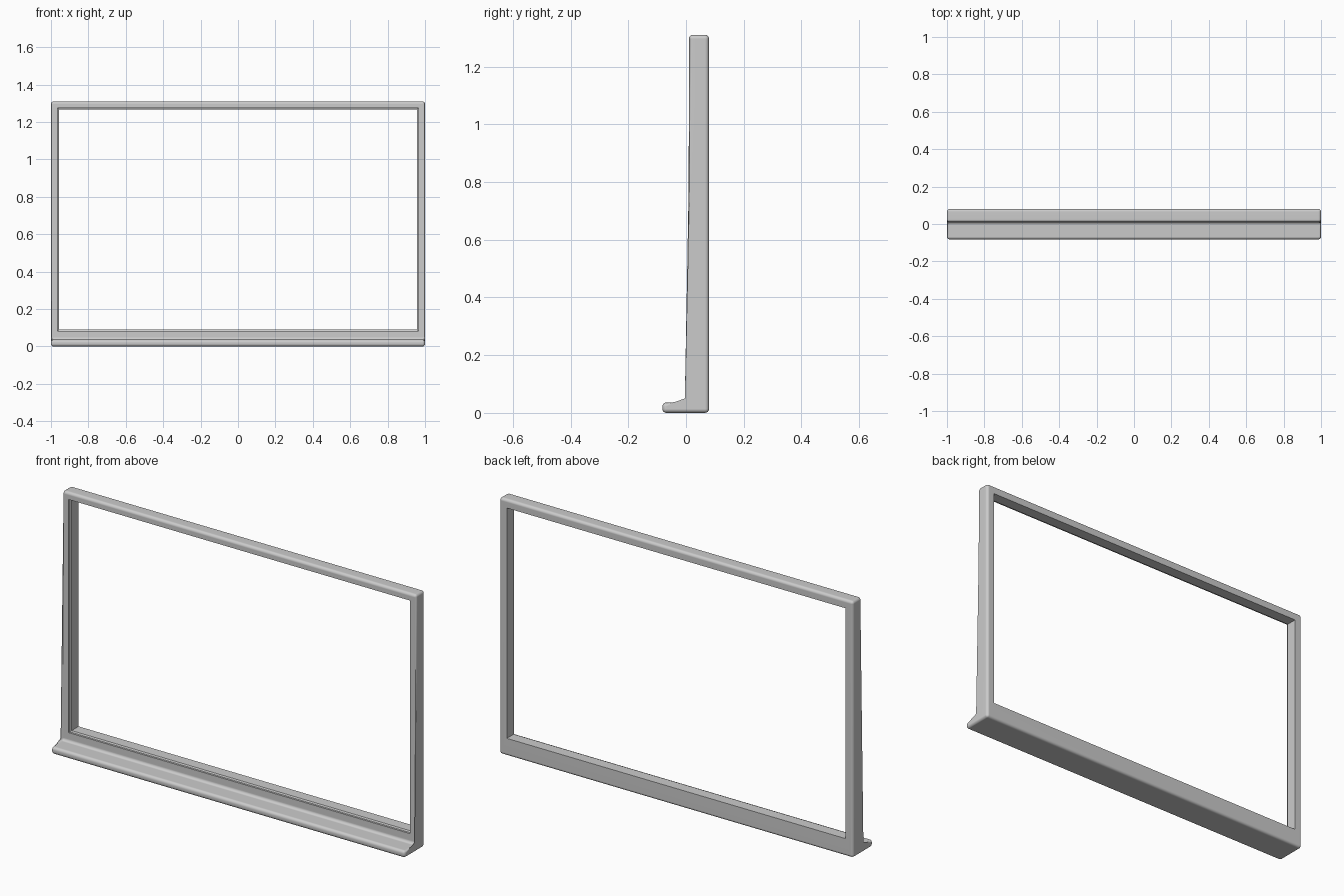
import bpy, bmesh

if "Cube" in bpy.data.objects:
    bpy.data.objects.remove(bpy.data.objects["Cube"])


def mesh_object(name, bm):
    bmesh.ops.recalc_face_normals(bm, faces=bm.faces)
    mesh = bpy.data.meshes.new(name)
    bm.to_mesh(mesh)
    bm.free()
    obj = bpy.data.objects.new(name, mesh)
    bpy.context.collection.objects.link(obj)
    return obj


def loft(rings):
    """Closed solid through a list of equal-length point rings."""
    bm = bmesh.new()
    loops = [[bm.verts.new(p) for p in ring] for ring in rings]
    for a, b in zip(loops, loops[1:]):
        n = len(a)
        for i in range(n):
            bm.faces.new((a[i], a[(i + 1) % n], b[(i + 1) % n], b[i]))
    bm.faces.new(loops[0])
    bm.faces.new(loops[-1])
    return bm


def opening_ring(y, grow):
    x, z0, z1 = 0.957 + grow, 0.090 - grow, 1.267 + grow
    return [(-x, y, z0), (x, y, z0), (x, y, z1), (-x, y, z1)]


# Frame with front ledge: an L-shaped side profile run along x, all edges rounded
profile = [(-0.082, 0), (0.08, 0), (0.08, 1.31), (0.01, 1.31), (0.01, 0.036), (-0.082, 0.036)]
bm = loft([[(x, y, z) for y, z in profile] for x in (-1, 1)])
bmesh.ops.bevel(bm, geom=bm.edges[:], offset=0.014, offset_type='OFFSET',
                segments=4, profile=0.5, affect='EDGES', clamp_overlap=True)
frame = mesh_object("frame_with_ledge", bm)

# Window opening, slightly stepped out at the front
cutter = mesh_object("opening_cutter", loft([
    opening_ring(-0.05, 0.007), opening_ring(0.020, 0.007),
    opening_ring(0.024, 0.0), opening_ring(0.15, 0.0)]))
cutter.hide_render = True
cut = frame.modifiers.new("opening", 'BOOLEAN')
cut.operation = 'DIFFERENCE'
cut.solver = 'EXACT'
cut.object = cutter

# Smooth rounded edges, flat main faces
bpy.context.view_layer.objects.active = frame
frame.select_set(True)
bpy.ops.object.modifier_apply(modifier=cut.name)
bpy.data.objects.remove(cutter)
bpy.ops.object.shade_smooth_by_angle(angle=0.6)
frame.modifiers.new("even_shading", 'WEIGHTED_NORMAL').keep_sharp = True
